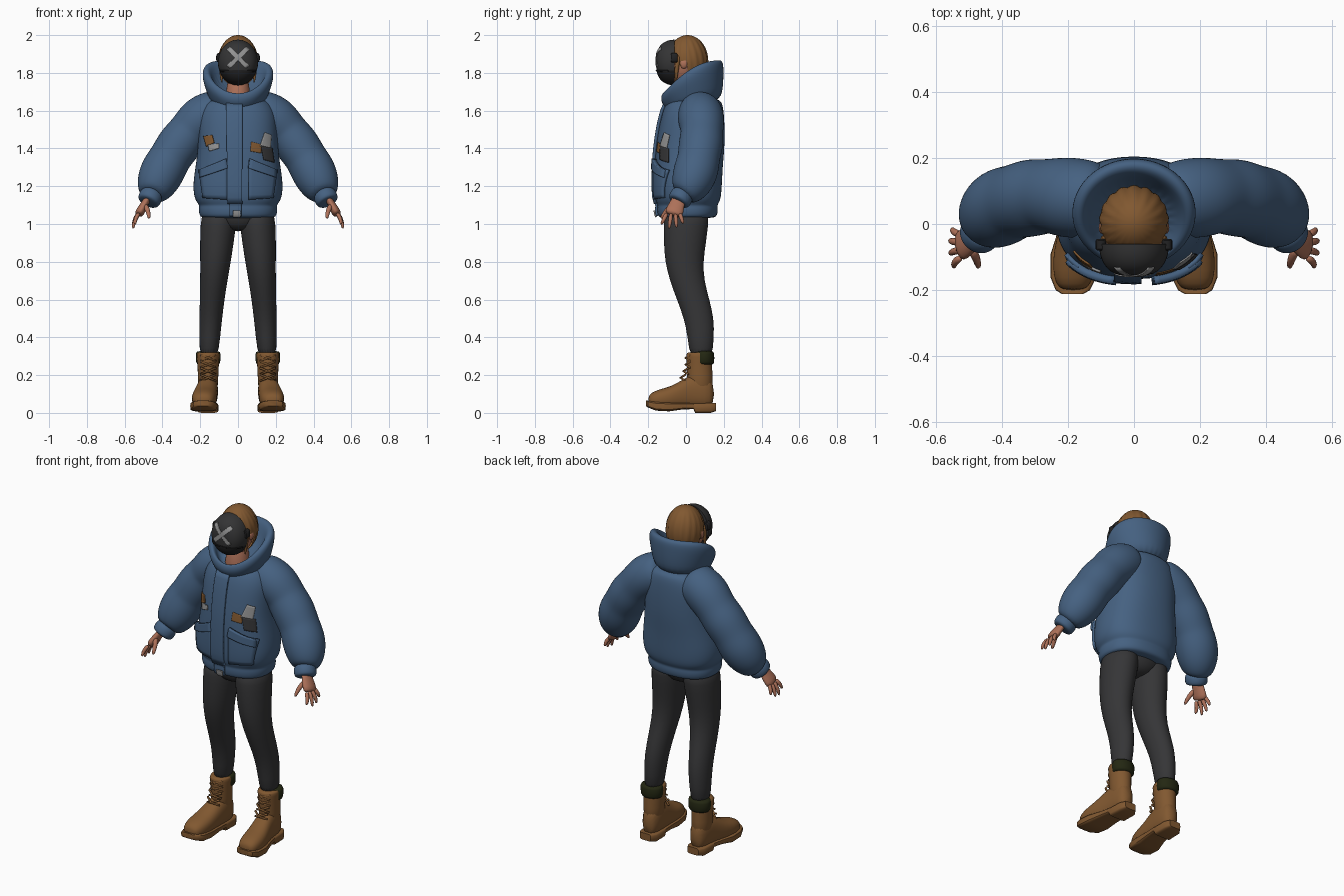
import bpy, bmesh, math
from math import sin, cos, pi
from mathutils import Vector
from mathutils.bvhtree import BVHTree

default = bpy.data.objects.get("Cube")
if default:
    bpy.data.objects.remove(default, do_unlink=True)


def material(name, r, g, b):
    m = bpy.data.materials.new(name)
    m.use_nodes = True
    m.diffuse_color = (r, g, b, 1)
    m.node_tree.nodes["Principled BSDF"].inputs["Base Color"].default_value = (r, g, b, 1)
    return m


BLUE = material("jacket blue", .06, .12, .22)
CHARCOAL = material("trouser charcoal", .036, .036, .038)
TAN = material("boot tan", .22, .098, .03)
HAIR = material("hair brown", .22, .098, .03)
SKIN = material("skin", .42, .165, .1)
OLIVE = material("cuff olive", .017, .02, .006)
MASK = material("mask grey", .034, .034, .035)
JAW = material("mask black", .016, .016, .017)
GREY = material("light grey", .3, .3, .3)

X, Y, Z = Vector((1, 0, 0)), Vector((0, 1, 0)), Vector((0, 0, 1))


def finish(name, bm, mats, subsurf=0, mirror=False, sharp=None):
    """Turn a bmesh into a shaded object with its modifiers."""
    me = bpy.data.meshes.new(name)
    bm.to_mesh(me)
    bm.free()
    for m in mats:
        me.materials.append(m)
    me.shade_smooth()
    if sharp:
        me.set_sharp_from_angle(angle=math.radians(sharp))
    ob = bpy.data.objects.new(name, me)
    bpy.context.scene.collection.objects.link(ob)
    if mirror:
        ob.modifiers.new("Mirror", "MIRROR")
    if subsurf:
        mod = ob.modifiers.new("Subdivision", "SUBSURF")
        mod.levels = mod.render_levels = subsurf
    return ob


def ring(center, u, v, n=20, power=1.0):
    """Superellipse ring; power below one squares it off."""
    def s(t):
        return math.copysign(abs(t) ** power, t)
    return [Vector(center) + u * s(cos(2 * pi * i / n)) + v * s(sin(2 * pi * i / n)) for i in range(n)]


def loft_mesh(rings):
    bm = bmesh.new()
    rows = [[bm.verts.new(p) for p in r] for r in rings]
    n = len(rows[0])
    for a, b in zip(rows, rows[1:]):
        for i in range(n):
            bm.faces.new((a[i], a[(i + 1) % n], b[(i + 1) % n], b[i]))
    bm.faces.new(rows[0])
    bm.faces.new(rows[-1])
    bmesh.ops.recalc_face_normals(bm, faces=bm.faces)
    return bm


def loft(name, rings, mat, **kw):
    return finish(name, loft_mesh(rings), [mat], **kw)


def column(name, rows, mat, power=1.0, **kw):
    """Upright loft; rows hold z, centre x, centre y, radius x, radius y."""
    return loft(name, [ring((cx, cy, z), X * rx, Y * ry, 20, power) for z, cx, cy, rx, ry in rows], mat, **kw)


def lengthwise(name, rows, mat, power, **kw):
    """Front-to-back loft; rows hold y, centre x, half width, bottom, top."""
    return loft(name, [ring((cx, y, (b + t) / 2), X * w, Z * ((t - b) / 2), 20, power)
                       for y, cx, w, b, t in rows], mat, **kw)


def tube(name, pts, mat, n=16, flat=1.0, **kw):
    """Round tube along points of x, y, z, radius."""
    ps = [Vector(p[:3]) for p in pts]
    rings = []
    for i, p in enumerate(ps):
        t = (ps[min(i + 1, len(ps) - 1)] - ps[max(i - 1, 0)]).normalized()
        u = t.cross(Y).normalized()
        rings.append(ring(p, u * pts[i][3] * flat, u.cross(t) * pts[i][3], n))
    return loft(name, rings, mat, **kw)


def surface(ob):
    bpy.context.view_layer.update()
    return BVHTree.FromObject(ob, bpy.context.evaluated_depsgraph_get())


def plate(name, tree, corners, mat, thick, mirror=False, lift=.0, n=8):
    """Plate laid onto a surface from the front; corners run anticlockwise as x, z."""
    a, b, c, d = [Vector(p) for p in corners]
    bm = bmesh.new()
    grid = []
    for j in range(n + 1):
        row = []
        for i in range(n + 1):
            q = a.lerp(b, i / n).lerp(d.lerp(c, i / n), j / n)
            hit = tree.ray_cast(Vector((q.x, -1, q.y)), Y)[0]
            y = hit.y if hit else -.1
            row.append(bm.verts.new((q.x, y - lift, q.y)))
        grid.append(row)
    for j in range(n):
        for i in range(n):
            bm.faces.new((grid[j][i], grid[j][i + 1], grid[j + 1][i + 1], grid[j + 1][i]))
    ob = finish(name, bm, [mat], mirror=mirror, sharp=40)
    mod = ob.modifiers.new("Thickness", "SOLIDIFY")
    mod.thickness, mod.offset = thick, 1
    return ob


# Jacket body: z, half width, front y, back y
body = [(1.03, .185, -.13, .14), (1.04, .207, -.152, .168), (1.085, .212, -.155, .172),
        (1.10, .205, -.15, .166), (1.125, .232, -.166, .186), (1.2, .243, -.17, .192),
        (1.3, .228, -.168, .196), (1.4, .214, -.162, .206), (1.5, .214, -.147, .207),
        (1.58, .21, -.13, .203), (1.64, .18, -.108, .195), (1.67, .13, -.08, .17)]
jacket = column("jacket_body", [(z, 0, (f + b) / 2, w, (b - f) / 2) for z, w, f, b in body],
                BLUE, .85, subsurf=2)
chest = surface(jacket)

# Tall tilted collar: half width, front y, back y, back z, front z
collar_rows = [(.14, -.09, .18, 1.64, 1.59), (.165, -.12, .198, 1.72, 1.625), (.19, -.135, .2, 1.81, 1.655),
               (.188, -.13, .198, 1.86, 1.685), (.165, -.118, .175, 1.872, 1.695),
               (.143, -.1, .145, 1.85, 1.675), (.11, -.075, .11, 1.72, 1.62)]
collar = []
for w, f, b, zb, zf in collar_rows:
    loop = ring((0, (f + b) / 2, 0), X * w, Y * ((b - f) / 2), 28)
    for p in loop:
        k = (b - p.y) / (b - f)
        p.z = zb + (zf - zb) * k ** 2
    collar.append(loop)
loft("collar", collar, BLUE, subsurf=2)

# Puffed sleeves and cuffs
tube("sleeves", [(.08, .07, 1.61, .1), (.13, .075, 1.595, .12), (.2, .08, 1.555, .126), (.245, .085, 1.505, .116),
                 (.265, .084, 1.48, .114), (.31, .08, 1.425, .121), (.35, .07, 1.365, .115), (.365, .066, 1.34, .115),
                 (.4, .053, 1.28, .122), (.43, .028, 1.215, .112), (.45, .0, 1.17, .088), (.458, -.018, 1.15, .06)],
     BLUE, subsurf=2, mirror=True)
tube("sleeve_cuffs", [(.452, -.01, 1.165, .055), (.46, -.022, 1.15, .064), (.474, -.038, 1.12, .063),
                      (.478, -.043, 1.112, .045)], BLUE, subsurf=2, mirror=True)

# Front closure, pockets and zip pull
plate("placket", chest, [(-.055, 1.11), (.022, 1.11), (.022, 1.635), (-.06, 1.635)], BLUE, .016, n=16)
plate("hem_placket", chest, [(-.045, 1.045), (.018, 1.045), (.018, 1.11), (-.045, 1.11)], BLUE, .012)
plate("pocket_pouches", chest, [(.055, 1.13), (.18, 1.14), (.2, 1.285), (.055, 1.335)], BLUE, .014, True)
plate("pocket_flaps", chest, [(.052, 1.295), (.19, 1.245), (.19, 1.285), (.06, 1.345)], BLUE, .024, True)
plate("zip_pull", chest, [(-.025, 1.04), (.012, 1.04), (.014, 1.072), (-.025, 1.072)], GREY, .008, lift=.012)

# Sewn chest patches
patches = [("patch_tan_left", TAN, [(.065, 1.385), (.122, 1.375), (.125, 1.42), (.07, 1.435)]),
           ("patch_grey_left", GREY, [(.115, 1.41), (.17, 1.395), (.175, 1.47), (.14, 1.485)]),
           ("patch_dark_left", CHARCOAL, [(.135, 1.34), (.19, 1.325), (.18, 1.4), (.12, 1.415)]),
           ("patch_tan_right", TAN, [(-.165, 1.41), (-.125, 1.43), (-.135, 1.47), (-.18, 1.465)]),
           ("patch_grey_right", GREY, [(-.15, 1.385), (-.1, 1.4), (-.1, 1.425), (-.155, 1.42)])]
for k, (name, mat, corners) in enumerate(patches):
    plate(name, chest, corners, mat, .003 + .001 * k)

# Trousers
column("trouser_legs", [(1.08, .1, .005, .09, .12), (1.0, .104, .0, .096, .12), (.9, .112, -.006, .09, .113),
                        (.8, .119, -.01, .082, .102), (.7, .128, .005, .073, .092), (.6, .137, .038, .066, .087),
                        (.5, .144, .069, .061, .08), (.4, .15, .079, .056, .07), (.28, .155, .08, .048, .06)],
       CHARCOAL, subsurf=1, mirror=True)
column("trouser_hips", [(.96, 0, 0, .05, .07), (1.0, 0, 0, .14, .11), (1.06, 0, .005, .19, .125),
                        (1.12, 0, .005, .18, .12)], CHARCOAL, subsurf=1)

# Boots
lengthwise("boot_soles", [(-.212, .186, .032, .036, .066), (-.2, .185, .052, .028, .064), (-.16, .183, .07, .012, .06),
                          (-.09, .179, .073, .008, .056), (-.02, .168, .062, .018, .053), (.04, .16, .056, .02, .052),
                          (.048, .16, .056, 0, .052), (.13, .158, .055, 0, .052), (.16, .158, .036, .01, .052)],
           TAN, .4, mirror=True, sharp=35)
lengthwise("boot_feet", [(-.2, .184, .03, .04, .085), (-.185, .184, .052, .03, .107), (-.14, .181, .066, .02, .126),
                         (-.08, .177, .067, .02, .14), (-.02, .168, .06, .02, .175), (.04, .16, .055, .02, .21),
                         (.1, .158, .053, .02, .21), (.15, .158, .035, .03, .17)], TAN, .85, subsurf=1, mirror=True)
column("boot_shafts", [(.09, .16, .075, .054, .072), (.2, .158, .073, .054, .067), (.28, .158, .07, .059, .069),
                       (.315, .158, .068, .062, .068), (.322, .158, .068, .055, .06)], TAN, subsurf=1, mirror=True)
column("boot_cuffs", [(.255, .158, .095, .055, .048), (.26, .158, .097, .066, .054), (.32, .158, .097, .068, .054),
                      (.328, .158, .097, .06, .047)], OLIVE, subsurf=1, mirror=True)
for k in range(4):
    z = .17 + .035 * k
    y = -.002 - max(0, .23 - z) * .45
    for side in (-1, 1):
        tube("boot_lace", [(.158 - .04 * side, y + .025, z, .006), (.158, y, z + .016, .006),
                           (.158 + .04 * side, y + .025, z + .032, .006)], TAN, n=6, mirror=True)

# Hands
tube("palms", [(.47, -.03, 1.15, .036), (.492, -.046, 1.11, .039), (.515, -.06, 1.07, .05), (.528, -.068, 1.045, .046)],
     SKIN, flat=.5, subsurf=1, mirror=True)
for k, tip in enumerate([(.545, -.132, .995), (.556, -.09, .972), (.557, -.05, .978), (.55, -.014, 1.0)]):
    base = Vector((.522, -.1 + .022 * k, 1.06))
    mid = base.lerp(Vector(tip), .5) + Vector((.012, 0, 0))
    tube("finger", [(*base, .013), (*mid, .012), (*tip, .008)], SKIN, n=8, subsurf=1, mirror=True)
tube("thumbs", [(.495, -.07, 1.105, .017), (.475, -.105, 1.07, .014), (.47, -.135, 1.025, .009)],
     SKIN, n=8, subsurf=1, mirror=True)


def ball(center, rx, ry, rz):
    bm = bmesh.new()
    bmesh.ops.create_uvsphere(bm, u_segments=64, v_segments=32, radius=1)
    for v in bm.verts:
        v.co = Vector(center) + Vector((v.co.x * rx, v.co.y * ry, v.co.z * rz))
    return bm


# Head, neck and ears
finish("head", ball((0, -.015, 1.85), .094, .1, .125), [SKIN])
column("neck", [(1.58, 0, -.01, .085, .075), (1.68, 0, -.005, .062, .066), (1.8, 0, 0, .058, .06)], SKIN, subsurf=1)
tube("ears", [(.088, -.012, 1.875, .02), (.1, -.008, 1.85, .024), (.094, -.014, 1.82, .012)],
     SKIN, n=10, flat=.5, subsurf=1, mirror=True)

# Combed hair with strand ridges, open around the face
hair = ball((0, .008, 1.862), .106, .11, .138)
for v in hair.verts:
    a = math.atan2(v.co.y, v.co.x)
    ridge = abs(sin(9 * a + 14 * (v.co.z - 1.86) * cos(a)))
    fade = min(1, (2.0 - v.co.z) * 25)
    v.co.x *= 1 - .05 * fade * (1 - ridge)
    v.co.y *= 1 - .05 * fade * (1 - ridge)
face = [f for f in hair.faces if (f.calc_center_median().y < .01 and f.calc_center_median().z < 1.83)
        or f.calc_center_median().y < -.07 and f.calc_center_median().z < 1.93]
bmesh.ops.delete(hair, geom=face, context="FACES")
finish("hair", hair, [HAIR])
tube("side_locks", [(.085, -.04, 1.9, .016), (.092, -.05, 1.82, .013), (.084, -.055, 1.74, .004)],
     HAIR, n=8, subsurf=1, mirror=True)

# Face mask with darker jaw
shell = []
for k in range(11):
    t = k / 10 * pi / 2 * .93
    s = cos(t) ** .62
    shell.append(ring((0, -.06 - .097 * sin(t), 1.855), X * .106 * s, Z * .121 * s, 40))
bm = loft_mesh(shell)
bmesh.ops.bisect_plane(bm, geom=bm.verts[:] + bm.edges[:] + bm.faces[:], plane_co=(0, 0, 1.812), plane_no=Z)
for f in bm.faces:
    f.material_index = int(f.calc_center_median().z < 1.812)
mask = finish("mask", bm, [MASK, JAW], sharp=50)
front = surface(mask)

# Painted cross, seam and side studs
for side in (-1, 1):
    ends = [(-.06 * side, 1.838), (-.042 * side, 1.825), (.06 * side, 1.922), (.042 * side, 1.937)]
    plate("mask_cross", front, ends if side > 0 else ends[::-1], GREY, .003 + .001 * side, n=12)
plate("mask_seam", front, [(-.094, 1.808), (.094, 1.808), (.094, 1.815), (-.094, 1.815)], JAW, .005, n=24)
lengthwise("mask_studs", [(-.08, .1, .012, 1.86, 1.9), (-.075, .1, .016, 1.855, 1.905),
                          (-.05, .1, .016, 1.855, 1.905), (-.045, .1, .012, 1.86, 1.9)],
           JAW, .8, mirror=True, sharp=40)
